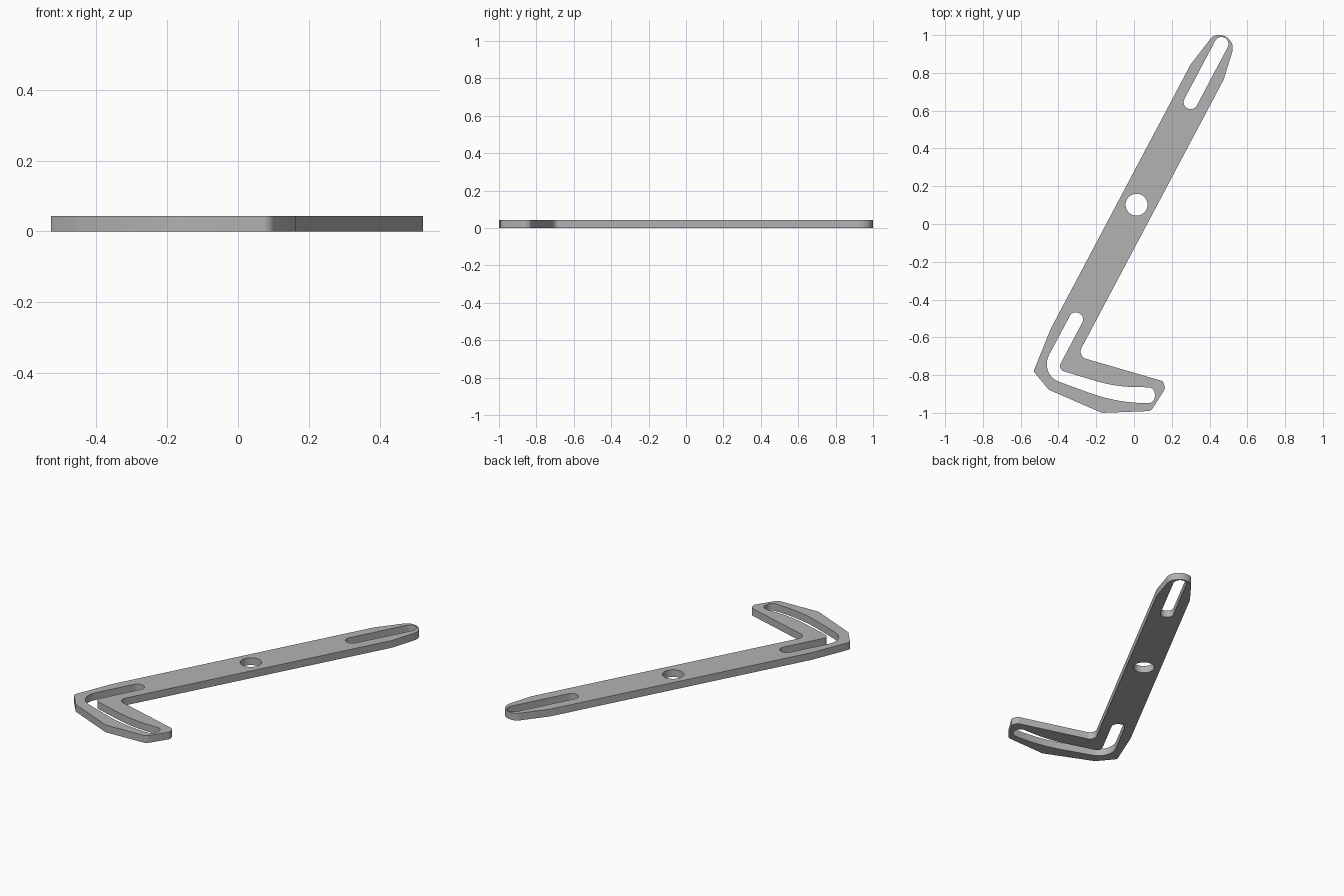
import bpy, bmesh, math
from mathutils import Vector

THICKNESS = 0.043

cube = bpy.data.objects.get("Cube")
if cube:
    bpy.data.objects.remove(cube, do_unlink=True)


def rounded(corners, steps=10):
    """Closed outline from (x, y, fillet radius) corners."""
    pts = []
    for i, (x, y, r) in enumerate(corners):
        p = Vector((x, y))
        a = (Vector(corners[i - 1][:2]) - p).normalized()
        b = (Vector(corners[(i + 1) % len(corners)][:2]) - p).normalized()
        if r == 0:
            pts.append(p)
            continue
        half = a.angle(b) / 2
        centre = p + (a + b).normalized() * r / math.sin(half)
        start = p + a * r / math.tan(half) - centre
        end = p + b * r / math.tan(half) - centre
        turn = math.atan2(start.x * end.y - start.y * end.x, start.dot(end))
        for k in range(steps + 1):
            t = turn * k / steps
            c, s = math.cos(t), math.sin(t)
            pts.append(centre + Vector((start.x * c - start.y * s,
                                        start.x * s + start.y * c)))
    return pts


def slot(a, b, r, steps=16):
    """Stadium outline around the segment a-b."""
    base = math.atan2(b[1] - a[1], b[0] - a[0])
    pts = []
    for centre, offset in ((b, -math.pi / 2), (a, math.pi / 2)):
        for k in range(steps + 1):
            t = base + offset + math.pi * k / steps
            pts.append(Vector((centre[0] + r * math.cos(t),
                               centre[1] + r * math.sin(t))))
    return pts


# Outer edge of the arm and its angled foot
outline = rounded([
    (0.42, 1.0, 0.05), (0.30, 0.845, 0), (-0.44, -0.553, 0),
    (-0.532, -0.78, 0.02), (-0.452, -0.877, 0), (-0.17, -1.0, 0.06),
    (0.09, -0.99, 0.035), (0.166, -0.87, 0.03), (0.153, -0.832, 0.02),
    (-0.301, -0.70, 0.04), (0.475, 0.765, 0), (0.548, 1.0, 0.07)])

# Straight slot, pivot hole and the bent slot in the foot
top_slot = slot((0.30, 0.645), (0.463, 0.953), 0.037)
pivot_hole = [Vector((0.0135 + 0.058 * math.cos(math.tau * k / 48),
                      0.102 + 0.058 * math.sin(math.tau * k / 48)))
              for k in range(48)]
bent_slot = rounded([
    (-0.323, -0.455, 0.036), (-0.504, -0.796, 0.1), (-0.08, -0.951, 0.9),
    (0.11, -0.948, 0.035), (0.11, -0.865, 0.035), (-0.1, -0.862, 0.8),
    (-0.405, -0.77, 0.03), (-0.257, -0.49, 0.036)])

# Filled profile extruded to a plate
curve = bpy.data.curves.new("bracket_profile", "CURVE")
curve.dimensions = "2D"
curve.fill_mode = "BOTH"
curve.extrude = THICKNESS / 2
for loop in (outline, top_slot, pivot_hole, bent_slot):
    spline = curve.splines.new("POLY")
    spline.points.add(len(loop) - 1)
    for point, p in zip(spline.points, loop):
        point.co = (p.x, p.y, 0, 1)
    spline.use_cyclic_u = True

plate = bpy.data.objects.new("slotted_bracket", curve)
bpy.context.collection.objects.link(plate)
bpy.ops.object.select_all(action="DESELECT")
plate.select_set(True)
bpy.context.view_layer.objects.active = plate
bpy.ops.object.convert(target="MESH")
plate = bpy.context.object
plate.name = "slotted_bracket"

# Weld the caps to the walls and stand the plate on the ground
bm = bmesh.new()
bm.from_mesh(plate.data)
bmesh.ops.remove_doubles(bm, verts=bm.verts, dist=0.0001)
bmesh.ops.recalc_face_normals(bm, faces=bm.faces)
bmesh.ops.translate(bm, verts=bm.verts, vec=(0, 0, THICKNESS / 2))
bm.to_mesh(plate.data)
bm.free()
bpy.ops.object.shade_smooth_by_angle(angle=math.radians(30))

# Plain grey metal
grey = bpy.data.materials.new("grey_metal")
grey.use_nodes = True
colour = (0.45, 0.45, 0.45, 1)
grey.diffuse_color = colour
grey.node_tree.nodes["Principled BSDF"].inputs["Base Color"].default_value = colour
plate.data.materials.clear()
plate.data.materials.append(grey)
